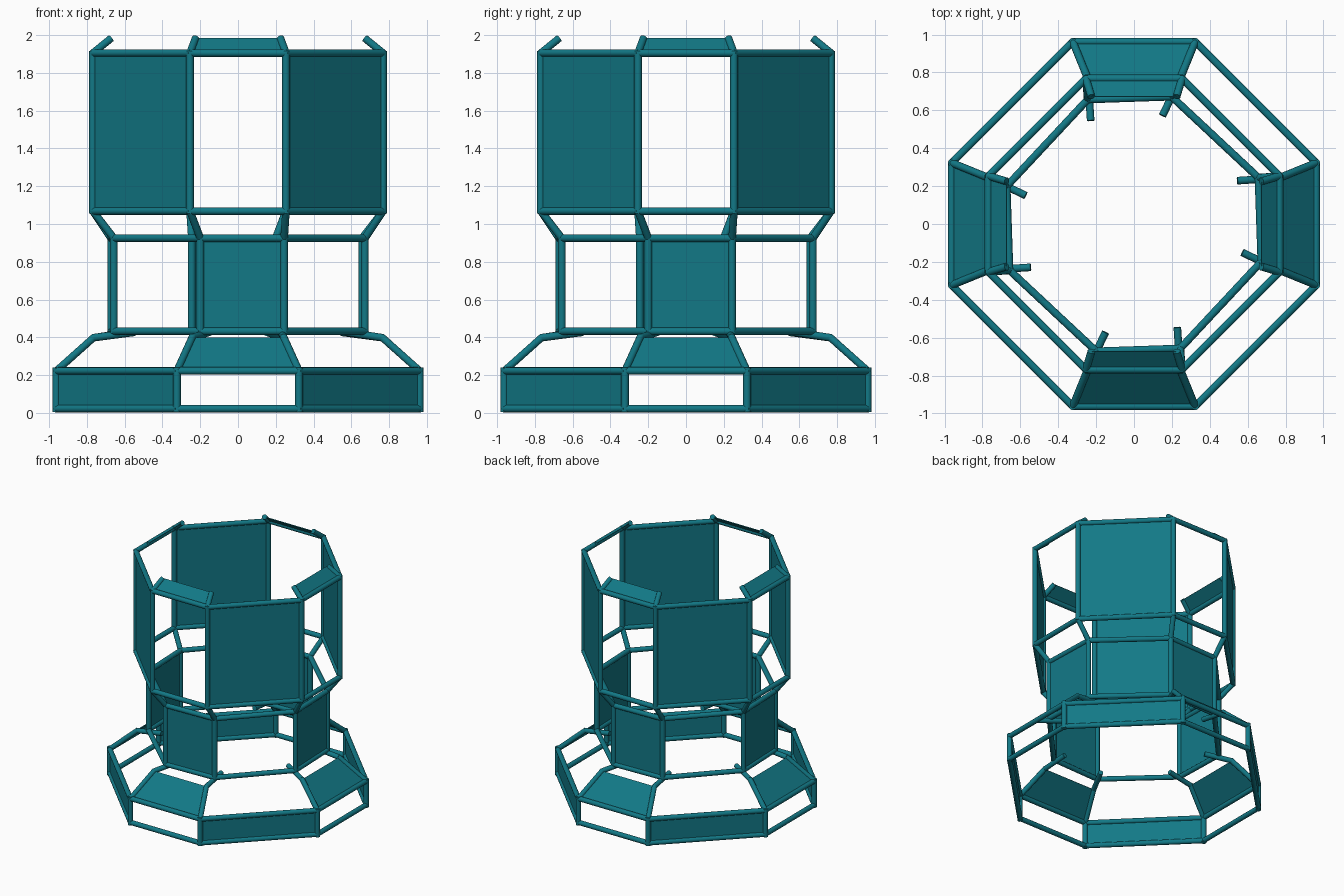
import bpy, bmesh, math
from mathutils import Vector, Matrix

if "Cube" in bpy.data.objects:
    bpy.data.objects.remove(bpy.data.objects["Cube"], do_unlink=True)

teal = bpy.data.materials.new("teal paint")
teal.use_nodes = True
COLOR = (0.006, 0.19, 0.24, 1)
teal.diffuse_color = COLOR
for node in teal.node_tree.nodes:
    if node.type == 'BSDF_PRINCIPLED':
        node.inputs["Base Color"].default_value = COLOR

RADIUS = 0.02


def octagon(apothem, half, z, twist=0.0):
    """Eight corners; even edges face the axes, odd edges the diagonals."""
    corners = []
    for k in range(4):
        turn = Matrix.Rotation(k * math.pi / 2 + twist, 3, 'Z')
        corners += [turn @ Vector((s * half, -apothem, z)) for s in (-1, 1)]
    return corners


def finish(name, bm):
    mesh = bpy.data.meshes.new(name)
    bm.to_mesh(mesh)
    bm.free()
    mesh.materials.append(teal)
    obj = bpy.data.objects.new(name, mesh)
    bpy.context.collection.objects.link(obj)
    return obj


def tubes(name, pairs, extend=0.006):
    bm = bmesh.new()
    for a, b in pairs:
        d = b - a
        place = Matrix.Translation((a + b) / 2) @ d.to_track_quat('Z', 'Y').to_matrix().to_4x4()
        bmesh.ops.create_cone(bm, cap_ends=True, segments=12, radius1=RADIUS, radius2=RADIUS,
                              depth=d.length + 2 * extend, matrix=place)
    obj = finish(name, bm)
    bpy.ops.object.select_all(action='DESELECT')
    obj.select_set(True)
    bpy.context.view_layer.objects.active = obj
    bpy.ops.object.shade_smooth_by_angle(angle=math.radians(40))


def ring(name, c):
    tubes(name, [(c[i], c[(i + 1) % 8]) for i in range(8)])


def struts(name, low, high, extend=0.0):
    tubes(name, list(zip(low, high)), extend)


def panels(name, low, high, start):
    """Thin sheets filling every other bay between two octagons."""
    bm = bmesh.new()
    for i in range(start, 8, 2):
        j = (i + 1) % 8
        bm.faces.new([bm.verts.new(p) for p in (low[i], low[j], high[j], high[i])])
    obj = finish(name, bm)
    mod = obj.modifiers.new("thickness", 'SOLIDIFY')
    mod.thickness = 0.006
    mod.offset = 0


# Key levels of the frame
base_low = octagon(0.962, 0.323, 0.022)
base_high = octagon(0.962, 0.323, 0.222)
shoulder = octagon(0.765, 0.243, 0.398)
spoke_tip = octagon(0.56, 0.19, 0.427, 0.07)
waist_low = octagon(0.665, 0.222, 0.432, 0.034)
waist_high = octagon(0.665, 0.222, 0.925, 0.034)
drum_low = octagon(0.768, 0.254, 1.068)
drum_high = octagon(0.768, 0.254, 1.905)
flap_tip = octagon(0.672, 0.225, 1.983)

# Horizontal rings
for name, level in (("base_lower_ring", base_low), ("base_upper_ring", base_high),
                    ("waist_lower_ring", waist_low), ("waist_upper_ring", waist_high),
                    ("drum_lower_ring", drum_low), ("drum_upper_ring", drum_high)):
    ring(name, level)

# Posts and sloping struts
struts("base_posts", base_low, base_high, 0.018)
struts("skirt_struts", base_high, shoulder, 0.008)
struts("inner_spokes", shoulder, spoke_tip)
struts("waist_posts", waist_low, waist_high, 0.01)
struts("neck_struts", waist_high, drum_low, 0.006)
struts("drum_posts", drum_low, drum_high, 0.012)
struts("flap_struts", drum_high, flap_tip)

# Sheets alternating between diagonal and axis-facing bays
panels("base_panels", base_low, base_high, 1)
panels("skirt_panels", base_high, shoulder, 0)
panels("waist_panels", waist_low, waist_high, 0)
panels("drum_panels", drum_low, drum_high, 1)
panels("top_flaps", drum_high, flap_tip, 0)
